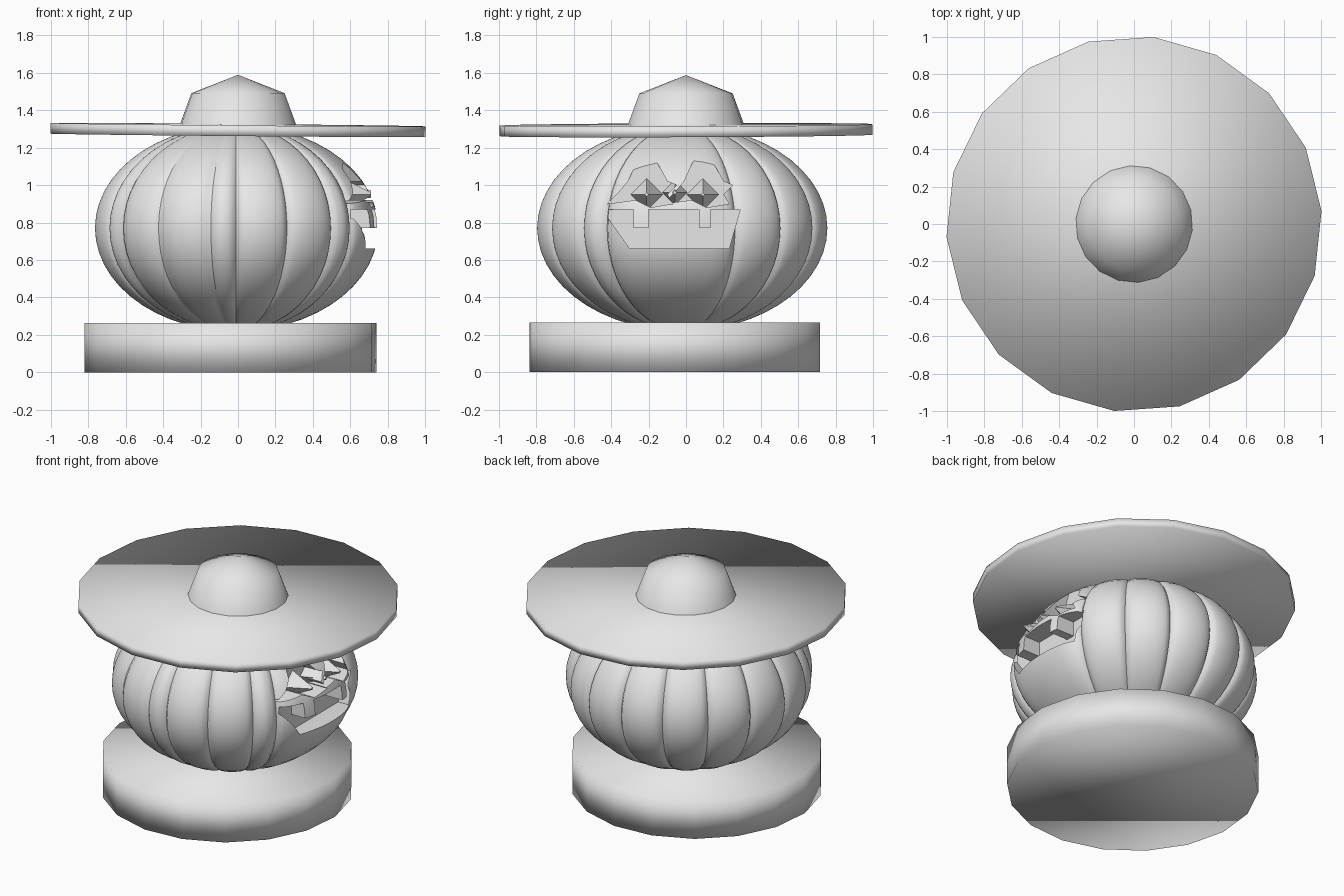
import bpy, bmesh, math
from mathutils import Matrix, Vector

old = bpy.data.objects.get("Cube")
if old:
    bpy.data.objects.remove(old, do_unlink=True)

grey = bpy.data.materials.new("plain_grey")
grey.use_nodes = True
grey.diffuse_color = (0.8, 0.8, 0.8, 1)
grey.node_tree.nodes["Principled BSDF"].inputs["Base Color"].default_value = (0.8, 0.8, 0.8, 1)


def finish(name, bm, smooth=True):
    bmesh.ops.recalc_face_normals(bm, faces=bm.faces)
    for f in bm.faces:
        f.smooth = smooth
    mesh = bpy.data.meshes.new(name)
    bm.to_mesh(mesh)
    bm.free()
    mesh.materials.append(grey)
    ob = bpy.data.objects.new(name, mesh)
    bpy.context.collection.objects.link(ob)
    return ob


SIDES, TURN = 18, math.radians(14)


def disc(name, radius, bottom, top, centre=(0, 0), tilt=(0, 0)):
    """Smooth shaded low-poly drum, optionally leaning a little."""
    bm = bmesh.new()
    bmesh.ops.create_cone(bm, cap_ends=True, segments=SIDES, radius1=radius,
                          radius2=radius, depth=top - bottom,
                          matrix=Matrix.Rotation(TURN, 4, 'Z'))
    for v in bm.verts:
        v.co.z += (bottom + top) / 2 + tilt[0] * v.co.x + tilt[1] * v.co.y
        v.co.x += centre[0]
        v.co.y += centre[1]
    return finish(name, bm)


# Base and hat brim
disc("base", 0.782, 0, 0.265, centre=(-0.04, -0.06))
disc("hat_brim", 1.003, 1.265, 1.322, tilt=(-0.009, 0.004))

# Hat crown: short profile spun around the axis
bm = bmesh.new()
pts = [bm.verts.new(p) for p in ((0.32, 0, 1.3), (0.25, 0, 1.49), (0, 0, 1.588))]
edges = [bm.edges.new(pts[i:i + 2]) for i in range(2)]
bmesh.ops.spin(bm, geom=pts + edges, cent=(0, 0, 0), axis=(0, 0, 1),
               angle=math.tau, steps=SIDES)
bmesh.ops.remove_doubles(bm, verts=bm.verts, dist=0.001)
bmesh.ops.rotate(bm, verts=bm.verts, cent=(0, 0, 0), matrix=Matrix.Rotation(TURN, 3, 'Z'))
finish("hat_crown", bm)

# Ribbed gourd: squashed sphere pulled in along its seams, one wide rib at the face
seams = [22.5 * k for k in range(1, 10)] + [214, 236, 259, 270, 292.5, 315, 327]
bm = bmesh.new()
bmesh.ops.create_uvsphere(bm, u_segments=240, v_segments=26, radius=1)
for v in bm.verts:
    angle = math.degrees(math.atan2(v.co.y, v.co.x)) % 360
    gap = min(abs((angle - s + 180) % 360 - 180) for s in seams)
    bump = math.sqrt(1 - (1 - min(1, gap / 11)) ** 2)
    pull = 0.94 + 0.06 * bump
    v.co = (v.co.x * 0.76 * pull - 0.012, v.co.y * 0.785 * pull - 0.02, 0.77 + v.co.z * 0.55)
gourd = finish("gourd", bm)


def prism(name, outline, x0, x1):
    """Extrude a (y, z) outline along x."""
    bm = bmesh.new()
    face = bm.faces.new([bm.verts.new((x0, y, z)) for y, z in outline])
    ext = bmesh.ops.extrude_face_region(bm, geom=[face])
    moved = [g for g in ext["geom"] if isinstance(g, bmesh.types.BMVert)]
    bmesh.ops.translate(bm, verts=moved, vec=(x1 - x0, 0, 0))
    return finish(name, bm, smooth=False)


def carve(name, outline, depth_x):
    cutter = prism(name, outline, depth_x, 0.95)
    cutter.hide_render = True
    cutter.hide_viewport = True
    mod = gourd.modifiers.new(name, 'BOOLEAN')
    mod.operation = 'DIFFERENCE'
    mod.solver = 'EXACT'
    mod.object = cutter
    return cutter


# Carved mouth with two hanging teeth
mouth = [(-0.45, 0.87), (-0.3, 0.66), (0.23, 0.66), (0.29, 0.87),
         (0.13, 0.87), (0.13, 0.77), (0.07, 0.77), (0.07, 0.87),
         (-0.2, 0.87), (-0.2, 0.77), (-0.28, 0.77), (-0.28, 0.87)]
cutters = [carve("mouth_cutter", mouth, 0.6)]

# Carved eyes with ragged lower corners
eye = [(-0.21, 0.9), (-0.15, 0.96), (-0.1, 1.02), (-0.05, 1.13), (0.05, 1.13),
       (0.11, 1.02), (0.16, 1.0), (0.11, 0.95), (0.14, 0.9), (0.02, 0.88), (-0.06, 0.92)]
for side, cy in (("right", -0.21), ("left", 0.09)):
    cutters.append(carve(side + "_eye_cutter", [(cy + y, z) for y, z in eye], 0.56))

# Apply the carving, then keep the cut edges crisp
bpy.context.view_layer.objects.active = gourd
for ob in bpy.context.selected_objects:
    ob.select_set(False)
gourd.select_set(True)
for mod in list(gourd.modifiers):
    bpy.ops.object.modifier_apply(modifier=mod.name)
for cutter in cutters:
    bpy.data.objects.remove(cutter, do_unlink=True)
bpy.ops.object.shade_smooth_by_angle(angle=math.radians(30))

# Faceted wedges left standing inside the eyes and at the nose
for name, y, z, r in (("right_eye_wedge", -0.21, 0.95, 0.09),
                      ("left_eye_wedge", 0.09, 0.95, 0.09),
                      ("nose_wedge", -0.06, 0.96, 0.07)):
    bm = bmesh.new()
    bmesh.ops.create_cone(bm, cap_ends=True, segments=4, radius1=r, radius2=0.01, depth=0.16,
                          matrix=Matrix.Translation(Vector((0.63, y, z)))
                          @ Matrix.Rotation(math.pi / 2, 4, 'Y'))
    finish(name, bm, smooth=False)
